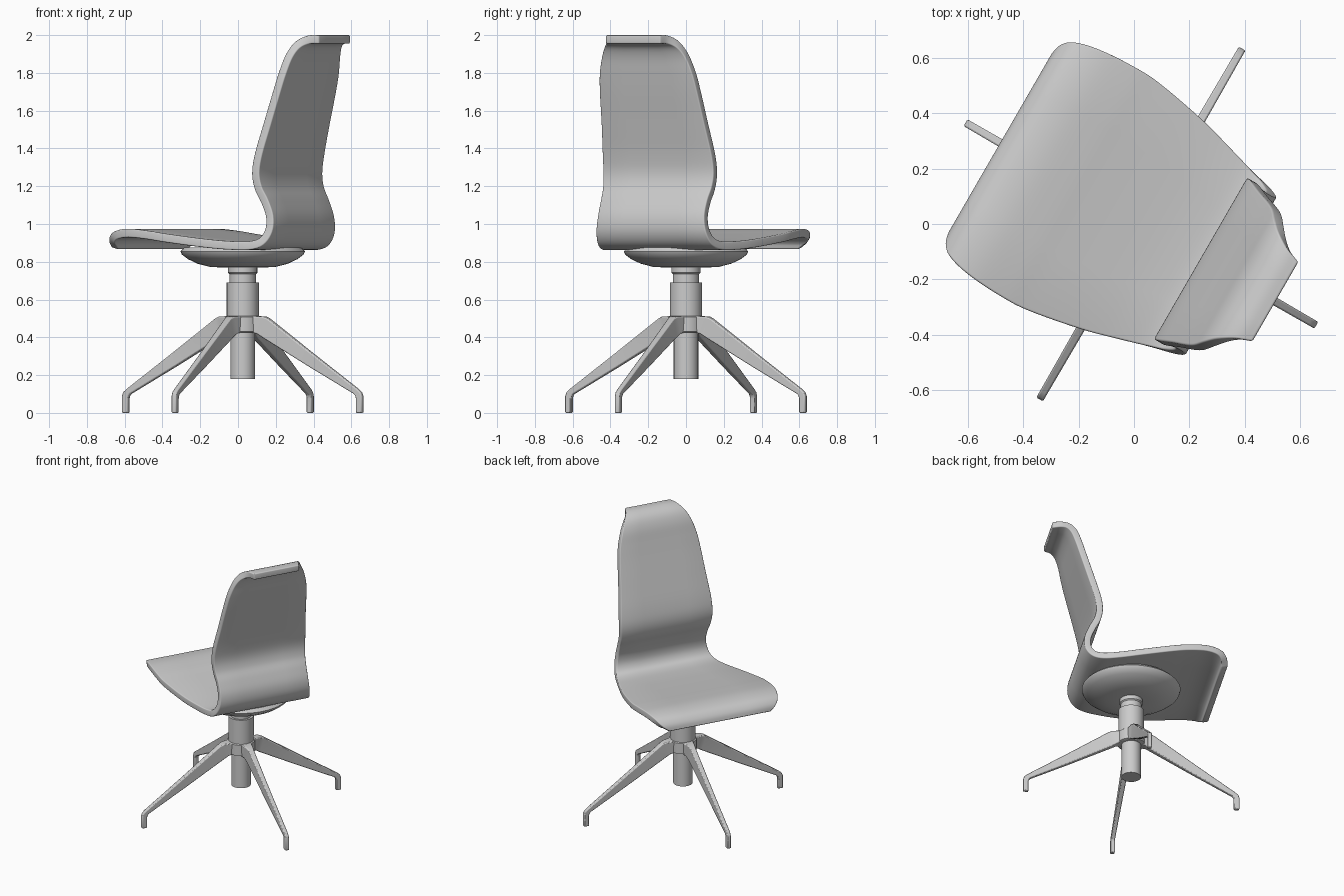
import bpy, bmesh, math
from mathutils import Vector, Matrix

if "Cube" in bpy.data.objects:
    bpy.data.objects.remove(bpy.data.objects["Cube"])

# Chair is turned 30 degrees: local +x points to the chair's back, local y is its width
PLACE = Matrix.Translation((0.025, 0, 0)) @ Matrix.Rotation(math.radians(-30), 4, 'Z')


def finish(bm, name, angle=35, turn=0):
    bmesh.ops.recalc_face_normals(bm, faces=bm.faces)
    me = bpy.data.meshes.new(name)
    bm.to_mesh(me)
    bm.free()
    ob = bpy.data.objects.new(name, me)
    bpy.context.collection.objects.link(ob)
    ob.matrix_world = PLACE @ Matrix.Rotation(turn, 4, 'Z')
    bpy.ops.object.select_all(action='DESELECT')
    bpy.context.view_layer.objects.active = ob
    ob.select_set(True)
    bpy.ops.object.shade_smooth_by_angle(angle=math.radians(angle))
    return ob


def bevel(ob, width, segs, angle=40):
    m = ob.modifiers.new("bevel", 'BEVEL')
    m.width, m.segments = width, segs
    m.limit_method, m.angle_limit = 'ANGLE', math.radians(angle)


def spline(pts, steps):
    """Catmull-Rom samples through the points."""
    p = [Vector(q) for q in pts]
    p = [2 * p[0] - p[1]] + p + [2 * p[-1] - p[-2]]
    out = []
    for i in range(1, len(p) - 2):
        a, b, c, d = p[i - 1:i + 3]
        for k in range(steps):
            t = k / steps
            out.append(0.5 * (2 * b + (c - a) * t + (2 * a - 5 * b + 4 * c - d) * t * t
                              + (3 * b - a - 3 * c + d) * t ** 3))
    return out + [p[-2]]


def lathe(name, profile, n=48):
    bm = bmesh.new()
    rings = [[bm.verts.new((r * math.cos(2 * math.pi * k / n), r * math.sin(2 * math.pi * k / n), z))
              for k in range(n)] for r, z in profile]
    for a, b in zip(rings, rings[1:]):
        for k in range(n):
            bm.faces.new((a[k], a[(k + 1) % n], b[(k + 1) % n], b[k]))
    bm.faces.new(rings[0])
    bm.faces.new(rings[-1])
    return finish(bm, name)


# Bent shell, seat and back in one: (depth, height, half width)
shell = [(-.568, .872, .37), (-.555, .91, .425), (-.515, .94, .455), (-.43, .952, .473),
         (-.31, .942, .48), (-.2, .926, .475), (0, .900, .438), (.14, .887, .40),
         (.25, .886, .368), (.315, .908, .35), (.35, .965, .335), (.35, 1.04, .325),
         (.32, 1.12, .325), (.285, 1.19, .332), (.272, 1.27, .337), (.287, 1.37, .333),
         (.33, 1.53, .315), (.378, 1.7, .298), (.405, 1.8, .283), (.43, 1.89, .255),
         (.462, 1.948, .222), (.508, 1.975, .188), (.562, 1.977, .165)]
bm = bmesh.new()
rows = [[bm.verts.new((u, w * f, z)) for f in (-1, -.5, 0, .5, 1)] for u, z, w in spline(shell, 5)]
for a, b in zip(rows, rows[1:]):
    for k in range(4):
        bm.faces.new((a[k], a[k + 1], b[k + 1], b[k]))
seat = finish(bm, "seat_shell", 50)
m = seat.modifiers.new("thickness", 'SOLIDIFY')
m.thickness, m.offset, m.use_even_offset = .045, 0, True
bevel(seat, .018, 4, 60)

# Dished mounting plate under the seat
lathe("seat_plate", [(.10, .77), (.17, .772), (.24, .79), (.29, .814), (.322, .838), (.33, .855), (.31, .876)])

# Gas lift column
lathe("column", [(.065, .18), (.065, .43), (.085, .43), (.085, .69), (.07, .69), (.07, .735),
                 (.077, .742), (.077, .78)])

# Four legs: (top r, top z, bottom r, bottom z, half width)
sections = [(.03, .512, .03, .425, .045), (.09, .512, .075, .425, .036), (.135, .510, .10, .418, .026),
            (.16, .50, .13, .398, .020), (.43, .314, .41, .245, .016), (.705, .127, .685, .10, .014),
            (.725, .110, .694, .088, .014), (.733, .09, .697, .075, .014), (.733, 0, .697, 0, .014)]
for i in range(4):
    bm = bmesh.new()
    quads = [[bm.verts.new(c) for c in ((tr, -h, tz), (tr, h, tz), (br, h, bz), (br, -h, bz))]
             for tr, tz, br, bz, h in sections]
    for a, b in zip(quads, quads[1:]):
        for k in range(4):
            bm.faces.new((a[k], a[(k + 1) % 4], b[(k + 1) % 4], b[k]))
    bm.faces.new(quads[0])
    bm.faces.new(quads[-1])
    leg = finish(bm, f"leg_{i + 1}", 35, i * math.pi / 2)
    bevel(leg, .006, 2, 50)

# Collar where the legs meet
lathe("leg_hub", [(.08, .425), (.092, .43), (.092, .508), (.085, .513)])
